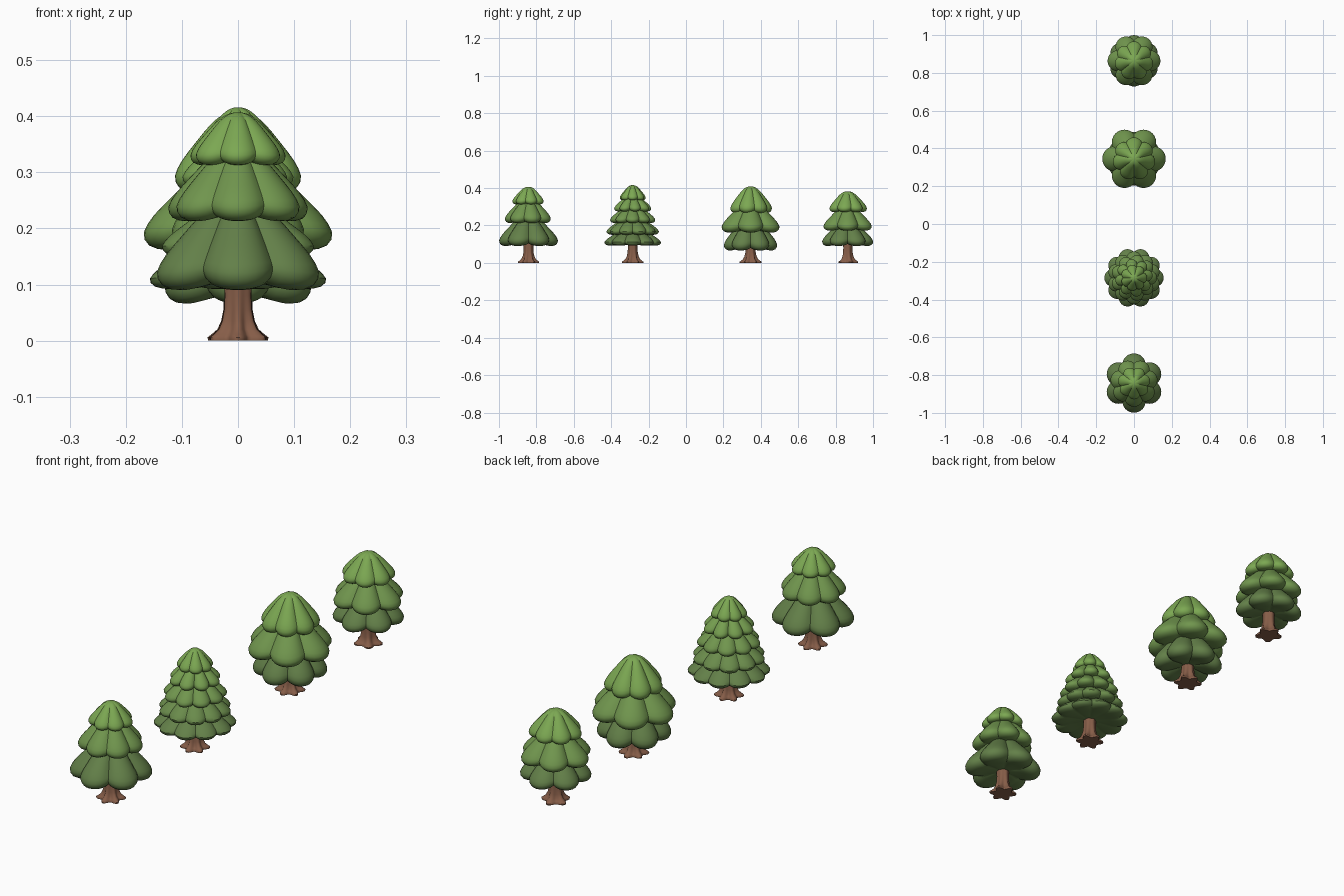
import bpy, bmesh
from math import sin, cos, pi, sqrt, radians

if "Cube" in bpy.data.objects:
    bpy.data.objects.remove(bpy.data.objects["Cube"])

# Bell outline of a foliage tier: (radius fraction, height fraction), apex to underside centre
BELL = [(.11, .992), (.22, .965), (.33, .91), (.44, .83), (.56, .72), (.68, .60), (.79, .49),
        (.89, .38), (.96, .28), (1, .19), (.99, .11), (.94, .045), (.85, .008), (.74, .0),
        (.58, .03), (.35, .07)]
# Trunk outline: (radius, height, root strength)
TRUNK = [(.048, 0, .2), (.049, .006, .2), (.043, .011, .2), (.034, .02, .18), (.029, .035, .12),
         (.026, .055, .07), (.025, .08, .05), (.026, .11, .04), (.024, .17, .03)]


def material(name, rgb):
    m = bpy.data.materials.new(name)
    m.diffuse_color = (*rgb, 1)
    m.use_nodes = True
    m.node_tree.nodes["Principled BSDF"].inputs["Base Color"].default_value = m.diffuse_color
    return m


def skin(name, rings, top, bottom, mat, angle):
    """Closed surface through a list of rings, capped by two pole points."""
    bm = bmesh.new()
    loops = [[bm.verts.new(p) for p in ring] for ring in rings]
    n = len(loops[0])
    a, b = bm.verts.new(top), bm.verts.new(bottom)
    for i in range(n):
        j = (i + 1) % n
        bm.faces.new((a, loops[0][i], loops[0][j]))
        bm.faces.new((b, loops[-1][j], loops[-1][i]))
        for p, q in zip(loops, loops[1:]):
            bm.faces.new((p[i], q[i], q[j], p[j]))
    bmesh.ops.recalc_face_normals(bm, faces=bm.faces)
    me = bpy.data.meshes.new(name)
    bm.to_mesh(me)
    bm.free()
    me.materials.append(mat)
    ob = bpy.data.objects.new(name, me)
    bpy.context.collection.objects.link(ob)
    bpy.ops.object.select_all(action='DESELECT')
    ob.select_set(True)
    bpy.context.view_layer.objects.active = ob
    bpy.ops.object.shade_smooth_by_angle(angle=radians(angle))
    return ob


def tier(name, y, radius, z0, z1, lobes, turn, mat):
    """Scalloped bell whose plan is a ring of overlapping circles."""
    d = .6 if lobes < 8 else .7
    steps = 10
    plan = []
    for i in range(lobes * steps):
        phi = ((i % steps) / steps - .5) * 2 * pi / lobes
        r = d * cos(phi) + sqrt((1 - d) ** 2 - (d * sin(phi)) ** 2)
        plan.append((radians(turn) + (i / steps - .5) * 2 * pi / lobes, r))
    h = z1 - z0
    rings = []
    for rf, zf in BELL:
        ring = []
        for t, r in plan:
            lift = (1 - r) * .5 * h * max(0, 1 - zf / .4) * rf
            ring.append((radius * rf * r * cos(t), y + radius * rf * r * sin(t), z0 + zf * h + lift))
        rings.append(ring)
    skin(name, rings, (0, y, z1), (0, y, z0 + .08 * h), mat, 40)


def trunk(name, y, size, roots, turn, mat):
    n = roots * 8
    rings = []
    for r, z, k in TRUNK:
        ring = []
        for i in range(n):
            t = 2 * pi * i / n
            rr = r * size * (1 + k * cos(roots * t))
            ring.append((rr * cos(t + turn), y + rr * sin(t + turn), z))
        rings.append(ring)
    skin(name, rings[::-1], (0, y, .17), (0, y, 0), mat, 50)


bark = material("bark", (.24, .11, .065))
low, high = (.125, .215, .066), (.20, .39, .085)

# Each tree: centre y, trunk size, roots, tiers (radius, bottom, top, lobes, turn) from bottom up
TREES = {
    "spire_tree": (-.842, .97, 6, [(.157, .09, .255, 6, -90), (.126, .213, .345, 7, -90),
                                   (.086, .313, .407, 7, -90)]),
    "layered_tree": (-.285, .98, 6, [(.157, .092, .19, 10, 0), (.14, .15, .25, 10, 18),
                                     (.122, .213, .31, 9, 0), (.1, .275, .365, 8, 10),
                                     (.07, .335, .416, 7, 0)]),
    "round_tree": (.345, 1.0, 6, [(.142, .066, .235, 6, 90), (.168, .162, .325, 6, 0),
                                  (.114, .267, .409, 7, 90)]),
    "small_tree": (.864, .97, 5, [(.136, .09, .225, 6, 90), (.14, .172, .305, 6, 0),
                                  (.103, .272, .383, 7, 90)]),
}

for tree, (y, size, roots, tiers) in TREES.items():
    trunk(tree + "_trunk", y, size, roots, pi / 2, bark)
    for i, (r, z0, z1, lobes, turn) in enumerate(tiers):
        # Foliage brightens towards the top
        f = i / (len(tiers) - 1)
        green = material(f"{tree}_green_{i + 1}", [a + (b - a) * f for a, b in zip(low, high)])
        tier(f"{tree}_foliage_{i + 1}", y, r, z0, z1, lobes, turn, green)
